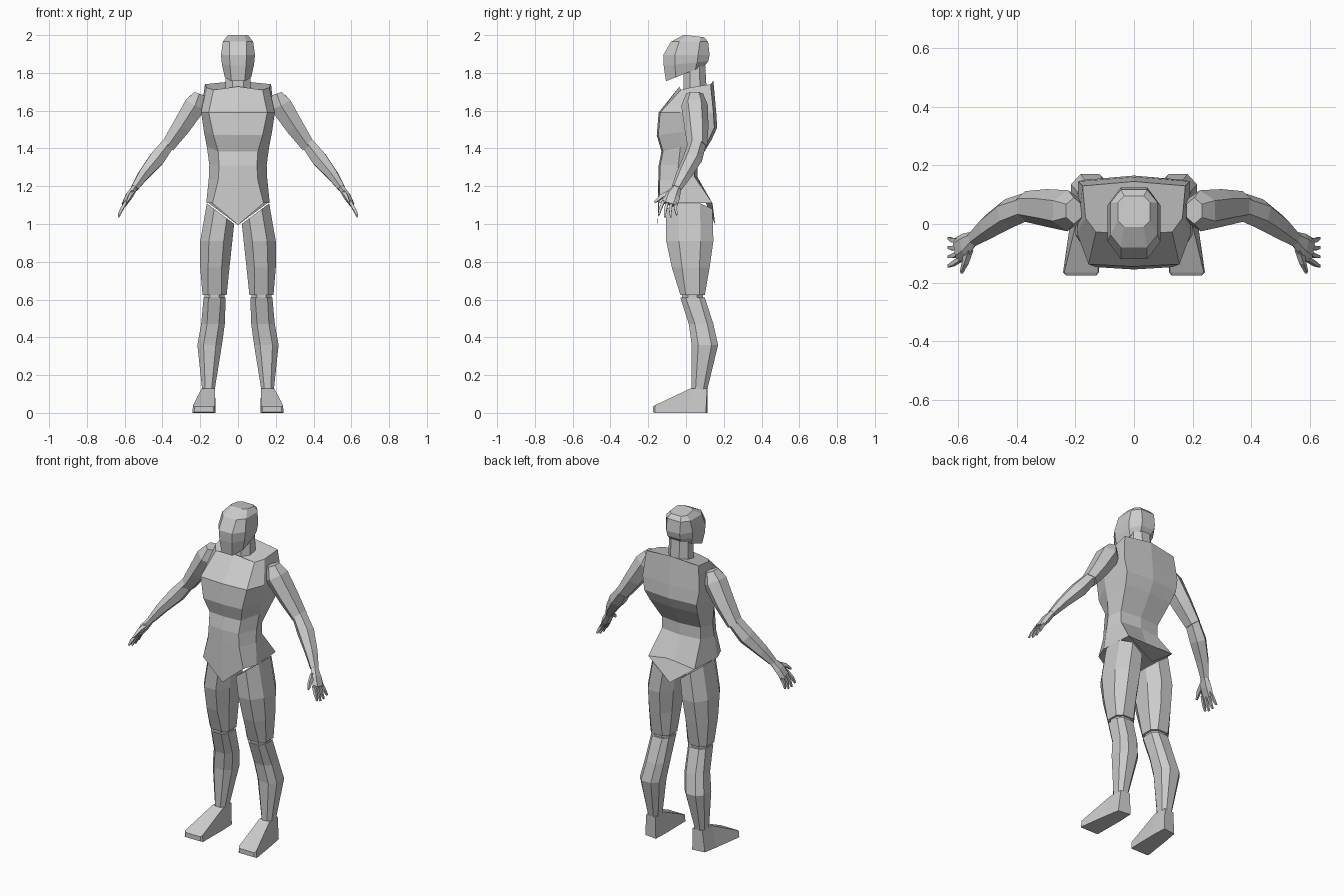
import bpy, bmesh, math
from mathutils import Vector


def loft(name, rings, mirror=False):
    """Skin a list of equal-sized point rings and cap both ends."""
    bm = bmesh.new()
    rows = [[bm.verts.new(p) for p in r] for r in rings]
    n = len(rows[0])
    for a, b in zip(rows, rows[1:]):
        for i in range(n):
            j = (i + 1) % n
            bm.faces.new((a[i], a[j], b[j], b[i]))
    bm.faces.new(rows[0])
    bm.faces.new(rows[-1])
    bmesh.ops.recalc_face_normals(bm, faces=bm.faces)
    me = bpy.data.meshes.new(name)
    bm.to_mesh(me)
    bm.free()
    ob = bpy.data.objects.new(name, me)
    bpy.context.collection.objects.link(ob)
    if mirror:
        m = ob.modifiers.new("Mirror", 'MIRROR')
        m.use_mirror_merge = False
    return ob


def ring(x0, x1, y0, y1, z, c=0.28, sx=0, sy=0):
    """Rectangle with chamfered corners; sx, sy tilt it."""
    w, d = x1 - x0, y1 - y0
    mx, my = (x0 + x1) / 2, (y0 + y1) / 2
    k, q = c * w, c * d
    pts = [(x0 + k, y0), (x1 - k, y0), (x1, y0 + q), (x1, y1 - q),
           (x1 - k, y1), (x0 + k, y1), (x0, y1 - q), (x0, y0 + q)]
    return [(x, y, z + sx * (x - mx) + sy * (y - my)) for x, y in pts]


def tube(name, path, n=6):
    """Elliptical limb along (x, y, z, thickness, depth) stations, mirrored."""
    P = [Vector(p[:3]) for p in path]
    rings = []
    for i, p in enumerate(path):
        t = (P[min(i + 1, len(P) - 1)] - P[max(i - 1, 0)]).normalized()
        u = t.cross(Vector((0, 1, 0))).normalized()
        v = u.cross(t)
        angs = [2 * math.pi * (k + 0.5) / n for k in range(n)]
        rings.append([P[i] + u * p[3] * math.cos(a) + v * p[4] * math.sin(a) for a in angs])
    return loft(name, rings, True)


# Head: skull down to the slanted jaw line
loft("head", [
    ring(-.055, .055, -.01, .095, 1.995, .2, sy=-.12),
    ring(-.08, .08, -.08, .117, 1.965, .22),
    ring(-.09, .09, -.12, .125, 1.895, .25),
    ring(-.085, .085, -.118, .118, 1.85, .25, sy=.1),
    ring(-.07, .07, -.106, .10, 1.797, .25, sy=.40),
])

# Neck
loft("neck", [ring(-.062, .062, -.01, .10, 1.87),
              ring(-.068, .068, -.015, .11, 1.70)])


# Torso: front panel, bevelled flank, side, broad back, pointed bottom
def torso_ring(z, yf, fx, sx, ys, yb, bx, zb=0, zc=0):
    right = [(fx, yf + .008, z), (sx, ys, z + zb * .4), (bx, yb - .015, z + zb)]
    left = [(-x, y, h) for x, y, h in reversed(right)]
    return [(0, yf, z + zc)] + right + [(0, yb, z + zb + zc)] + left


loft("torso", [
    torso_ring(1.71, -.035, .13, .165, .02, .145, .175, .03, .018),
    torso_ring(1.59, -.145, .155, .195, -.03, .16, .19),
    torso_ring(1.47, -.155, .13, .18, -.03, .165, .175, .04),
    torso_ring(1.385, -.13, .105, .165, -.03, .135, .16, .06),
    torso_ring(1.31, -.145, .10, .152, -.04, .06, .13, .01),
    torso_ring(1.23, -.147, .105, .155, -.05, .06, .13, .02),
    torso_ring(1.11, -.15, .135, .168, -.06, .155, .155, 0, -.115),
])

# Thigh
loft("thigh", [
    ring(.02, .165, -.105, .14, 1.055, .27, sx=.75),
    ring(.03, .20, -.105, .145, .91, .27),
    ring(.045, .20, -.075, .125, .77, .27),
    ring(.06, .188, -.03, .10, .625, .22),
], True)

# Knee joint
loft("knee", [ring(.072, .178, -.022, .09, .64),
              ring(.072, .178, -.022, .09, .59)], True)

# Lower leg
loft("lower_leg", [
    ring(.065, .182, -.03, .10, .61, .22),
    ring(.07, .195, .015, .145, .47, .25),
    ring(.085, .215, .03, .17, .36, .25),
    ring(.123, .19, .03, .113, .125, .25),
], True)

# Foot: ankle block, then wedge running forward to the splayed toe
loft("foot", [
    [(.122, .115, 0), (.20, .105, 0), (.188, .112, .13), (.125, .115, .13)],
    [(.118, .03, 0), (.215, .02, 0), (.192, .025, .13), (.122, .03, .13)],
    [(.12, -.165, 0), (.242, -.165, 0), (.238, -.165, .04), (.122, -.165, .04)],
    [(.128, -.175, .005), (.232, -.175, .005), (.23, -.175, .033), (.13, -.175, .033)],
], True)

# Arm
tube("upper_arm", [
    (.205, .045, 1.69, .032, .045),
    (.226, .045, 1.63, .066, .07),
    (.30, .055, 1.515, .056, .064),
    (.372, .06, 1.412, .042, .052),
])
tube("forearm", [
    (.365, .06, 1.43, .038, .048),
    (.43, .035, 1.345, .047, .052),
    (.50, -.012, 1.26, .034, .042),
    (.548, -.05, 1.19, .022, .028),
])

# Hand: palm, four fingers, thumb
tube("palm", [
    (.545, -.048, 1.195, .018, .024),
    (.575, -.072, 1.15, .022, .042),
    (.602, -.088, 1.105, .015, .044),
])
for i in range(4):
    s = i - 1.5
    y = -.088 + s * .021
    drop = .085 - .012 * abs(s)
    tube(f"finger_{i + 1}", [
        (.592, y, 1.12, .011, .011),
        (.617, y - .008 + s * .006, 1.115 - drop * .55, .011, .010),
        (.632, y - .008 + s * .011, 1.115 - drop, .006, .006),
    ], 4)
tube("thumb", [
    (.562, -.085, 1.165, .014, .018),
    (.575, -.13, 1.145, .012, .014),
    (.588, -.165, 1.115, .006, .007),
], 4)
